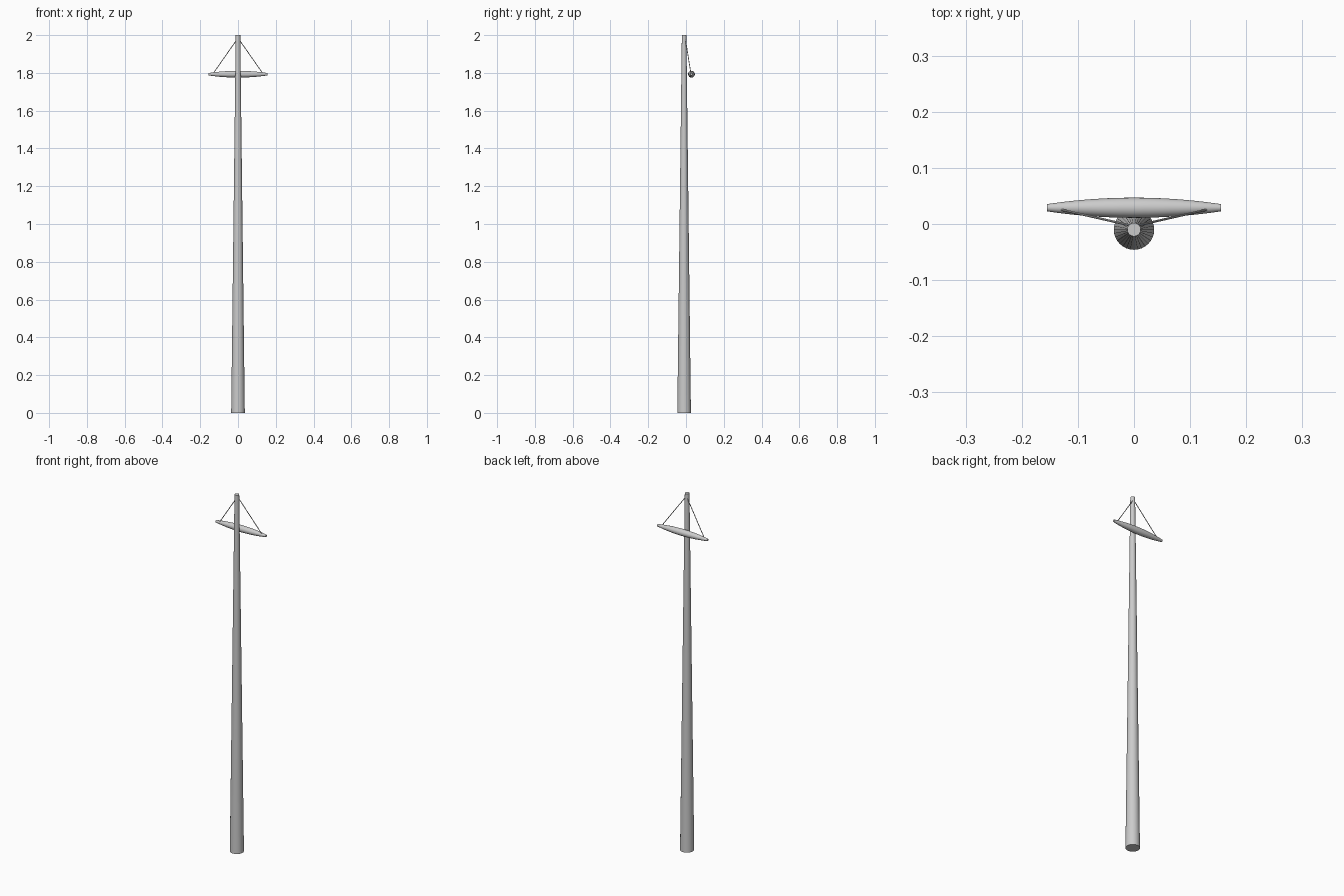
import bpy
from math import cos, sin, pi
from mathutils import Vector

if "Cube" in bpy.data.objects:
    bpy.data.objects.remove(bpy.data.objects["Cube"])


def lathe(name, origin, axis, profile, sides):
    """Closed round spar from (distance, radius) pairs along an axis."""
    rot = Vector((0, 0, 1)).rotation_difference(Vector(axis))
    origin = Vector(origin)
    verts, faces = [], []
    for d, r in profile:
        for i in range(sides):
            a = 2 * pi * i / sides
            verts.append(origin + rot @ Vector((r * cos(a), r * sin(a), d)))
    for k in range(len(profile) - 1):
        for i in range(sides):
            j = (i + 1) % sides
            faces.append((k * sides + i, k * sides + j,
                          (k + 1) * sides + j, (k + 1) * sides + i))
    faces.append(tuple(reversed(range(sides))))
    last = (len(profile) - 1) * sides
    faces.append(tuple(range(last, last + sides)))
    mesh = bpy.data.meshes.new(name)
    mesh.from_pydata(verts, [], faces)
    obj = bpy.data.objects.new(name, mesh)
    bpy.context.collection.objects.link(obj)
    bpy.ops.object.select_all(action='DESELECT')
    obj.select_set(True)
    bpy.context.view_layer.objects.active = obj
    bpy.ops.object.shade_smooth_by_angle()
    return obj


# Tapered mast
lathe("mast", (0, -0.010, 0), (0, 0, 1), [(0, 0.036), (2, 0.012)], 32)

# Horizontal yard, fattest in the middle
half = 0.155
steps = 12
yard_profile = []
for k in range(steps + 1):
    t = 2 * k / steps - 1
    yard_profile.append((t * half, 0.0065 + 0.0115 * (1 - t * t)))
lathe("yard", (0, 0.029, 1.793), (1, 0, 0), yard_profile, 24)

# Pair of ropes carrying the yard from the masthead
for side, label in ((-1, "left"), (1, "right")):
    low = Vector((side * 0.132, 0.026, 1.796))
    high = Vector((0, -0.004, 1.985))
    span = high - low
    lathe("rope_" + label, low, span.normalized(),
          [(0, 0.002), (span.length, 0.002)], 8)
